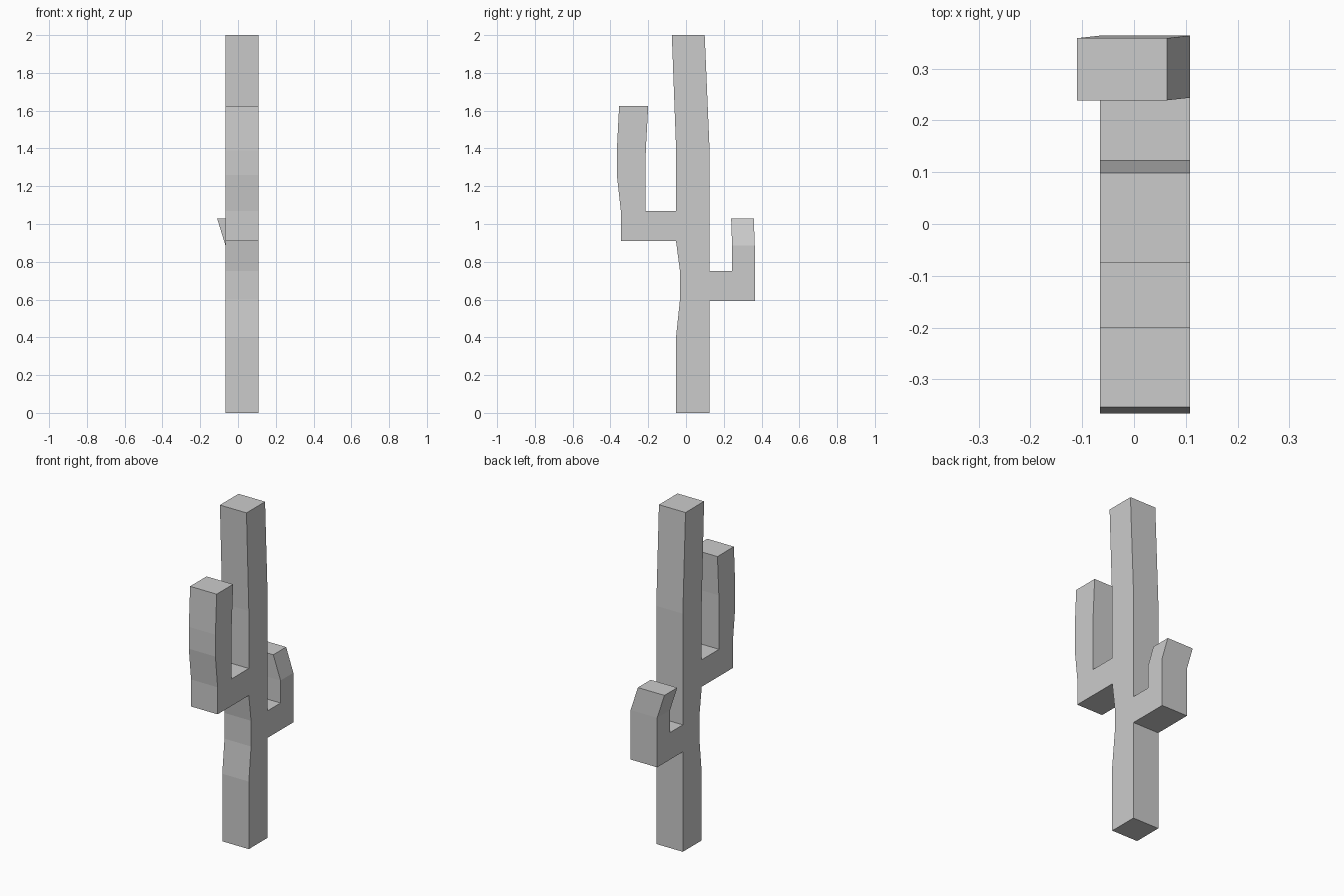
import bpy, bmesh
from mathutils import Vector

if "Cube" in bpy.data.objects:
    bpy.data.objects.remove(bpy.data.objects["Cube"])

X0, X1 = -0.066, 0.108

# Side outline (y, z): front of trunk, tall arm, trunk top, short arm
outline = [
    (-0.053, 0), (-0.053, 0.40), (-0.032, 0.60), (-0.032, 0.752), (-0.053, 0.91),
    (-0.345, 0.91), (-0.345, 1.07), (-0.366, 1.26), (-0.366, 1.39), (-0.354, 1.625),
    (-0.20, 1.625), (-0.213, 1.39), (-0.215, 1.07), (-0.053, 1.07),
    (-0.053, 1.41), (-0.075, 2.0), (0.099, 2.0), (0.124, 1.41),
    (0.124, 0.752), (0.244, 0.752), (0.244, 0.885),
    (0.364, 0.885), (0.364, 0.592), (0.124, 0.592), (0.124, 0),
]

bm = bmesh.new()
side = bm.faces.new([bm.verts.new((X0, y, z)) for y, z in outline])
ext = bmesh.ops.extrude_face_region(bm, geom=[side])
for v in ext["geom"]:
    if isinstance(v, bmesh.types.BMVert):
        v.co.x = X1
bm.normal_update()

# Leaning tip of the short arm
tip = next(f for f in bm.faces
           if len(f.verts) == 4 and all(abs(v.co.z - 0.885) < 1e-4 for v in f.verts))
ext = bmesh.ops.extrude_discrete_faces(bm, faces=[tip])
for v in ext["faces"][0].verts:
    v.co += Vector((-0.044, -0.005, 0.143))
bmesh.ops.remove_doubles(bm, verts=bm.verts[:], dist=1e-5)
bmesh.ops.recalc_face_normals(bm, faces=bm.faces[:])

mesh = bpy.data.meshes.new("cactus")
bm.to_mesh(mesh)
bm.free()
bpy.context.collection.objects.link(bpy.data.objects.new("cactus", mesh))
